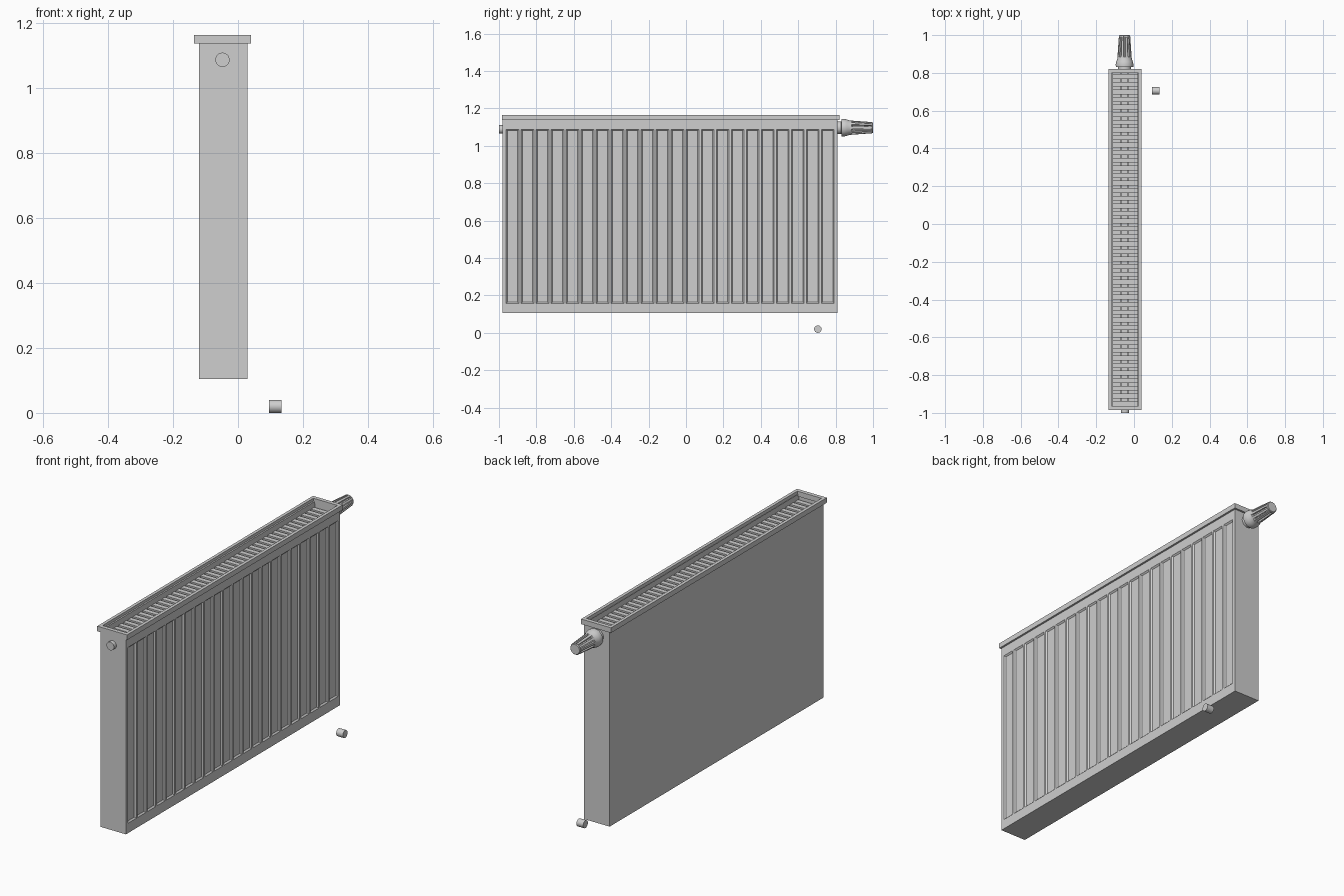
import bpy, bmesh, math
from mathutils import Matrix, Vector

if "Cube" in bpy.data.objects:
    bpy.data.objects.remove(bpy.data.objects["Cube"])

grey = bpy.data.materials.new("radiator grey")
grey.diffuse_color = (0.62, 0.62, 0.62, 1)
grey.use_nodes = True
grey.node_tree.nodes["Principled BSDF"].inputs["Base Color"].default_value = grey.diffuse_color


def finish(name, bm, smooth=False):
    bmesh.ops.recalc_face_normals(bm, faces=bm.faces)
    me = bpy.data.meshes.new(name)
    bm.to_mesh(me)
    bm.free()
    me.materials.append(grey)
    ob = bpy.data.objects.new(name, me)
    bpy.context.collection.objects.link(ob)
    if smooth:
        bpy.ops.object.select_all(action='DESELECT')
        ob.select_set(True)
        bpy.context.view_layer.objects.active = ob
        bpy.ops.object.shade_smooth_by_angle(angle=math.radians(35))
    return ob


def add_box(bm, lo, hi):
    lo, hi = Vector(lo), Vector(hi)
    m = Matrix.Translation((lo + hi) / 2) @ Matrix.Diagonal((*(hi - lo), 1))
    return bmesh.ops.create_cube(bm, size=1, matrix=m)['verts']


def lathe(name, profile, matrix, n=32):
    """Capped solid of (radius, height) turned about local z."""
    bm = bmesh.new()
    rings = [[bm.verts.new(matrix @ Vector((r * math.cos(2 * math.pi * i / n),
                                            r * math.sin(2 * math.pi * i / n), h)))
              for i in range(n)] for r, h in profile]
    for a, b in zip(rings, rings[1:]):
        for i in range(n):
            j = (i + 1) % n
            bm.faces.new((a[i], a[j], b[j], b[i]))
    bm.faces.new(rings[0])
    bm.faces.new(rings[-1])
    return finish(name, bm, True)


X0, X1, Y0, Y1, Z0, Z1 = -0.12, 0.03, -0.98, 0.81, 0.105, 1.15

# casing: back, ends, bottom and the inner convector block
bm = bmesh.new()
T = 0.01
add_box(bm, (X0, Y0, Z0), (X0 + T, Y1, Z1))
add_box(bm, (X0 + T, Y0, Z0), (X1, Y0 + T, Z1))
add_box(bm, (X0 + T, Y1 - T, Z0), (X1, Y1, Z1))
add_box(bm, (X0 + T, Y0 + T, Z0), (X1 - T, Y1 - T, 1.06))
add_box(bm, (X1 - 0.012, Y0 + T, 1.06), (X1 - T, Y1 - T, Z1))
add_box(bm, (X0 + T, Y0 + T, Z0), (X1, Y1 - T, Z0 + 0.005))
finish("casing", bm)

# front panel: grid with 22 pressed channels
N, gap, margin = 22, 0.012, 0.012
pitch = (Y1 - Y0 - 2 * margin) / N
ys = [Y0]
for i in range(N):
    s = Y0 + margin + i * pitch
    ys += [s + gap / 2, s + pitch - gap / 2]
ys.append(Y1)
zs = [Z0, 0.157, 1.088, Z1]
bm = bmesh.new()
grid = [[bm.verts.new((X1, y, z)) for z in zs] for y in ys]
channels = []
for i in range(len(ys) - 1):
    for k in range(3):
        f = bm.faces.new((grid[i][k], grid[i + 1][k], grid[i + 1][k + 1], grid[i][k + 1]))
        if k == 1 and i % 2 == 1:
            channels.append(f)
bm.normal_update()
bmesh.ops.inset_individual(bm, faces=channels, thickness=0.010, depth=-0.007)
finish("ribbed_panel", bm)

# top rim
bm = bmesh.new()
a, b, c, d = -0.135, 0.04, -0.985, 0.82
w, zl, zh = 0.017, 1.138, 1.165
add_box(bm, (a, c, zl), (a + w, d, zh))
add_box(bm, (b - w, c, zl), (b, d, zh))
add_box(bm, (a + w, c, zl), (b - w, c + w + 0.004, zh))
add_box(bm, (a + w, d - w - 0.004, zl), (b - w, d, zh))
finish("top_rim", bm)

# grille: cross slats over lengthwise bars
bm = bmesh.new()
count = 44
step = (Y1 - Y0 - 2 * T) / count
for i in range(count):
    y = Y0 + T + (i + 0.5) * step
    add_box(bm, (X0 + T, y - 0.013, 1.108), (X1 - T, y + 0.013, 1.122))
for x in (-0.07, -0.03):
    add_box(bm, (x - 0.004, Y0 + T, 1.09), (x + 0.004, Y1 - T, 1.112))
finish("grille", bm)

# end plug and loose pipe stub
to_y = Matrix.Rotation(-math.pi / 2, 4, 'X')
to_x = Matrix.Rotation(math.pi / 2, 4, 'Y')
lathe("end_plug", [(0.022, 0), (0.022, 0.03)], Matrix.Translation((-0.048, -1.0, 1.088)) @ to_y, 24)
lathe("pipe_stub", [(0.02, 0), (0.02, 0.039)], Matrix.Translation((0.095, 0.705, 0.02)) @ to_x, 24)

# thermostat valve: neck, collar, core and end cap
V = Matrix.Translation((-0.05, Y1, 1.097)) @ to_y
lathe("valve_neck", [(0.034, 0), (0.034, 0.026)], V)
lathe("valve_collar", [(0.034, 0.02), (0.046, 0.022), (0.047, 0.035), (0.044, 0.05),
                       (0.039, 0.062), (0.037, 0.075), (0.029, 0.08)], V)
lathe("valve_core", [(0.029, 0.07), (0.024, 0.18), (0.029, 0.181), (0.029, 0.187), (0.026, 0.19)], V)

# grip fins around the handle, tapering to the tip
bm = bmesh.new()
for i in range(10):
    vs = add_box(bm, (0.015, -0.0065, 0.07), (0.038, 0.0065, 0.185))
    for v in vs:
        if v.co.z > 0.1:
            v.co.y *= 0.75
            if v.co.x > 0.03:
                v.co.x = 0.030
    bmesh.ops.transform(bm, verts=vs, matrix=V @ Matrix.Rotation(2 * math.pi * i / 10, 4, 'Z'))
finish("valve_fins", bm)
